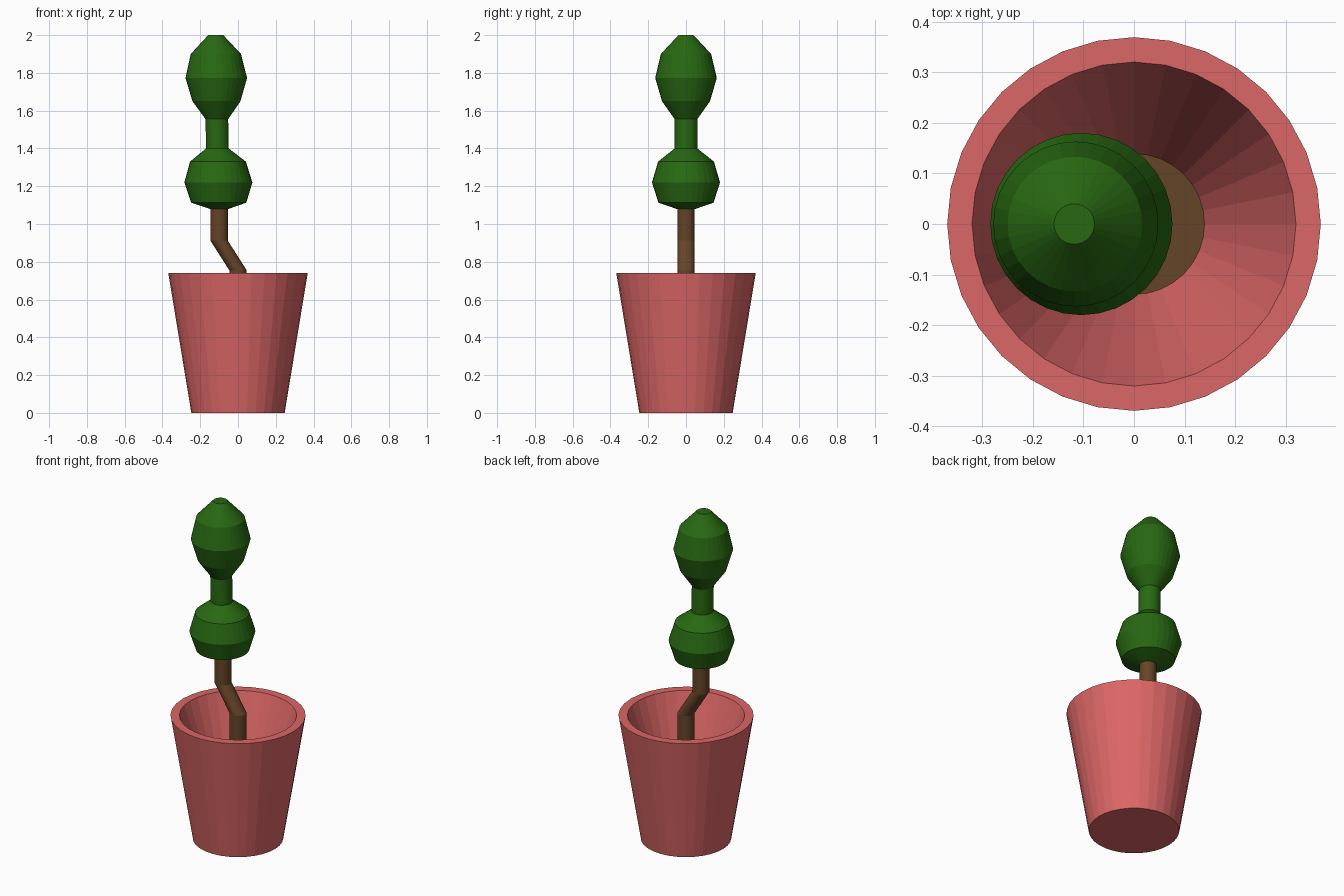
import bpy
import bmesh
from math import cos, sin, tau

SIDES = 32

cube = bpy.data.objects.get("Cube")
if cube:
    bpy.data.objects.remove(cube, do_unlink=True)


def make_material(name, rgb):
    mat = bpy.data.materials.new(name)
    mat.use_nodes = True
    color = (*rgb, 1.0)
    mat.diffuse_color = color
    mat.node_tree.nodes["Principled BSDF"].inputs["Base Color"].default_value = color
    return mat


def loft(name, rings, mat):
    """Skin level rings given as (centre x, radius, z) and cap both ends."""
    bm = bmesh.new()
    loops = [
        [bm.verts.new((x + r * cos(tau * i / SIDES), r * sin(tau * i / SIDES), z))
         for i in range(SIDES)]
        for x, r, z in rings
    ]
    for low, high in zip(loops, loops[1:]):
        for i in range(SIDES):
            j = (i + 1) % SIDES
            bm.faces.new((low[i], low[j], high[j], high[i]))
    bm.faces.new(loops[0][::-1])
    bm.faces.new(loops[-1])
    bmesh.ops.recalc_face_normals(bm, faces=bm.faces)
    mesh = bpy.data.meshes.new(name)
    bm.to_mesh(mesh)
    bm.free()
    mesh.materials.append(mat)
    obj = bpy.data.objects.new(name, mesh)
    bpy.context.collection.objects.link(obj)
    return obj


terracotta = make_material("terracotta", (0.72, 0.135, 0.135))
bark = make_material("brown bark", (0.13, 0.058, 0.021))
leaf = make_material("dark green", (0.021, 0.14, 0.006))

SOIL_Z = 0.18

# Pot: tapered outside, flat rim, funnel inside
loft("pot", [(0, 0.247, 0), (0, 0.369, 0.74), (0, 0.32, 0.74), (0, 0.138, SOIL_Z)],
     terracotta)

# Soil: thin disc on the floor of the funnel
loft("soil", [(0, 0.137, SOIL_Z - 0.005), (0, 0.14, SOIL_Z + 0.004)], bark)

# Trunk: straight, leaning, then straight again
loft("trunk", [(0, 0.046, SOIL_Z), (0, 0.046, 0.755),
               (-0.1, 0.046, 0.912), (-0.1, 0.046, 1.1)], bark)

# Foliage: lower ball, neck and upper ball in one skin
loft("foliage", [
    (-0.1, 0.05, 1.08), (-0.102, 0.146, 1.113), (-0.104, 0.18, 1.22),
    (-0.106, 0.148, 1.33), (-0.109, 0.06, 1.4), (-0.112, 0.06, 1.555),
    (-0.114, 0.127, 1.65), (-0.115, 0.163, 1.773), (-0.117, 0.133, 1.9),
    (-0.118, 0.04, 2.0),
], leaf)
